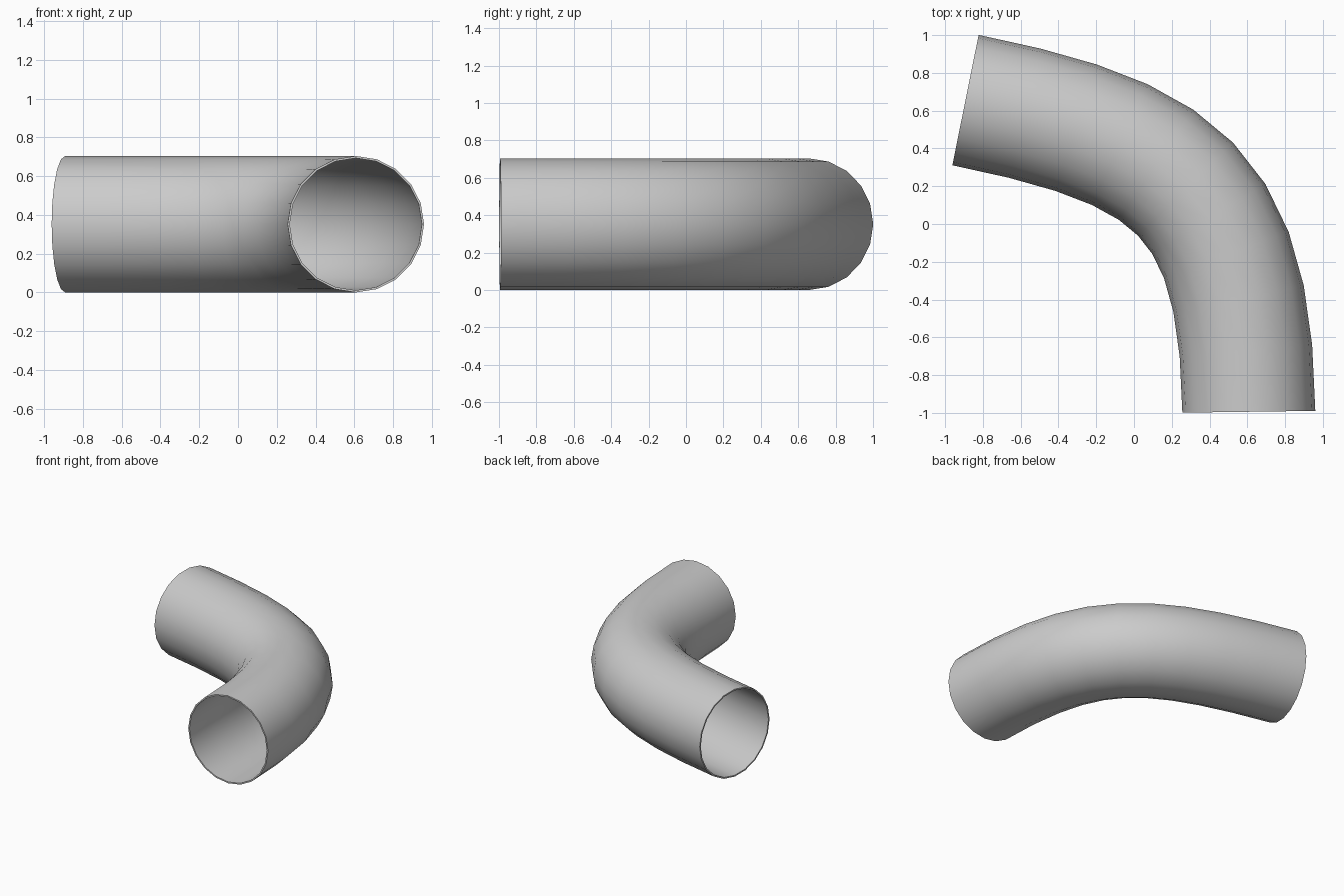
import bpy, bmesh, math
from mathutils import Vector

if "Cube" in bpy.data.objects:
    bpy.data.objects.remove(bpy.data.objects["Cube"])

R, WALL, SIDES, STEPS = 0.352, 0.011, 20, 10

# centre line of the elbow (cubic curve control points)
P = [Vector(p) for p in ((-0.892, 0.656, R), (0.23, 0.43, R),
                         (0.592, 0.175, R), (0.608, -0.994, R))]


def point(t):
    u = 1 - t
    return P[0]*u**3 + P[1]*3*u*u*t + P[2]*3*u*t*t + P[3]*t**3


def tangent(t):
    u = 1 - t
    return ((P[1]-P[0])*u*u + (P[2]-P[1])*2*u*t + (P[3]-P[2])*t*t).normalized()


bm = bmesh.new()


def ring(t, r):
    c, d = point(t), tangent(t)
    side = Vector((d.y, -d.x, 0))
    return [bm.verts.new(c + side*r*math.cos(a) + Vector((0, 0, r*math.sin(a))))
            for a in (2*math.pi*i/SIDES for i in range(SIDES))]


# closed loop of rings: along the outer wall, then back along the inner wall
ts = [i/STEPS for i in range(STEPS + 1)]
rings = [ring(t, R) for t in ts] + [ring(t, R - WALL) for t in reversed(ts)]
for k, a in enumerate(rings):
    b = rings[(k + 1) % len(rings)]
    for i in range(SIDES):
        j = (i + 1) % SIDES
        bm.faces.new((a[i], a[j], b[j], b[i]))
bmesh.ops.recalc_face_normals(bm, faces=bm.faces)

mesh = bpy.data.meshes.new("pipe_elbow")
bm.to_mesh(mesh)
bm.free()
pipe = bpy.data.objects.new("pipe_elbow", mesh)
bpy.context.collection.objects.link(pipe)

# smooth walls, sharp rims
bpy.context.view_layer.objects.active = pipe
pipe.select_set(True)
bpy.ops.object.shade_smooth_by_angle(angle=math.radians(40))
